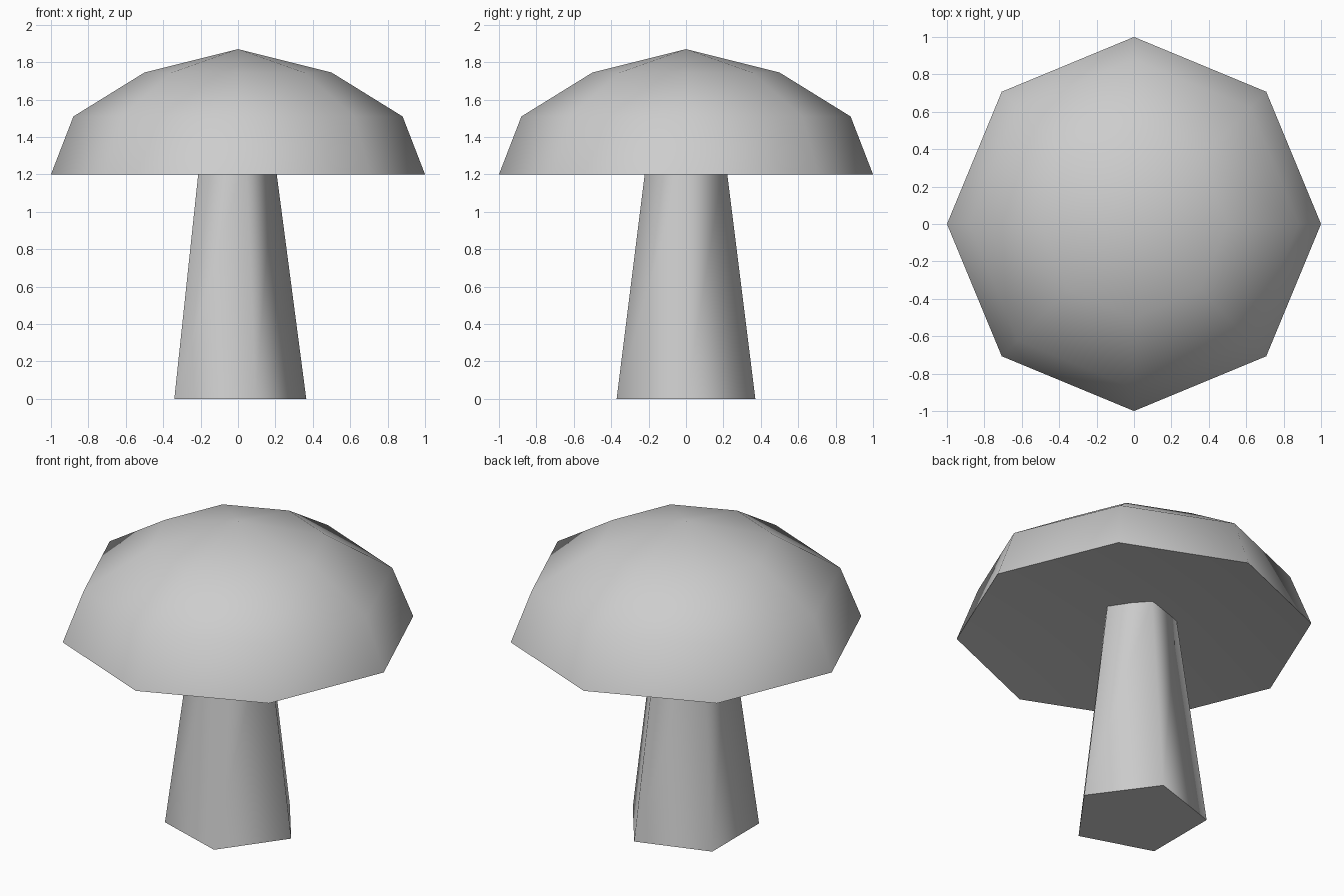
import bpy, bmesh
from math import cos, sin, tau, radians

cube = bpy.data.objects.get("Cube")
if cube:
    bpy.data.objects.remove(cube, do_unlink=True)

grey = bpy.data.materials.new("mid_grey")
grey.use_nodes = True
colour = (0.61, 0.61, 0.61, 1)
grey.diffuse_color = colour
grey.node_tree.nodes["Principled BSDF"].inputs["Base Color"].default_value = colour


def lathe(name, sides, profile, centre_x=0.0):
    """Turn (radius, height) pairs, from pole to pole, into a smooth solid with sharp rims."""
    bm = bmesh.new()
    rings = []
    for radius, z in profile:
        count = sides if radius > 0 else 1
        rings.append([bm.verts.new((centre_x + radius * cos(tau * i / sides),
                                    radius * sin(tau * i / sides), z))
                      for i in range(count)])
    for low, high in zip(rings, rings[1:]):
        for i in range(sides):
            j = (i + 1) % sides
            base = [low[i], low[j]] if len(low) > 1 else [low[0]]
            top = [high[j], high[i]] if len(high) > 1 else [high[0]]
            bm.faces.new(base + top).smooth = True
    bm.normal_update()
    for edge in bm.edges:
        edge.smooth = edge.calc_face_angle() < radians(80)
    mesh = bpy.data.meshes.new(name)
    bm.to_mesh(mesh)
    bm.free()
    mesh.materials.append(grey)
    obj = bpy.data.objects.new(name, mesh)
    bpy.context.collection.objects.link(obj)


# Five-sided tapering stem, one corner towards the left, ending just inside the cap
lathe("stem", 5, [(0, 0), (0.39, 0), (0.219, 1.3), (0, 1.3)], centre_x=-0.025)

# Eight-sided domed cap with a shallow hollow underneath
lathe("cap", 8, [(0, 1.31), (1, 1.2), (0.88, 1.51), (0.5, 1.745), (0, 1.87)])
